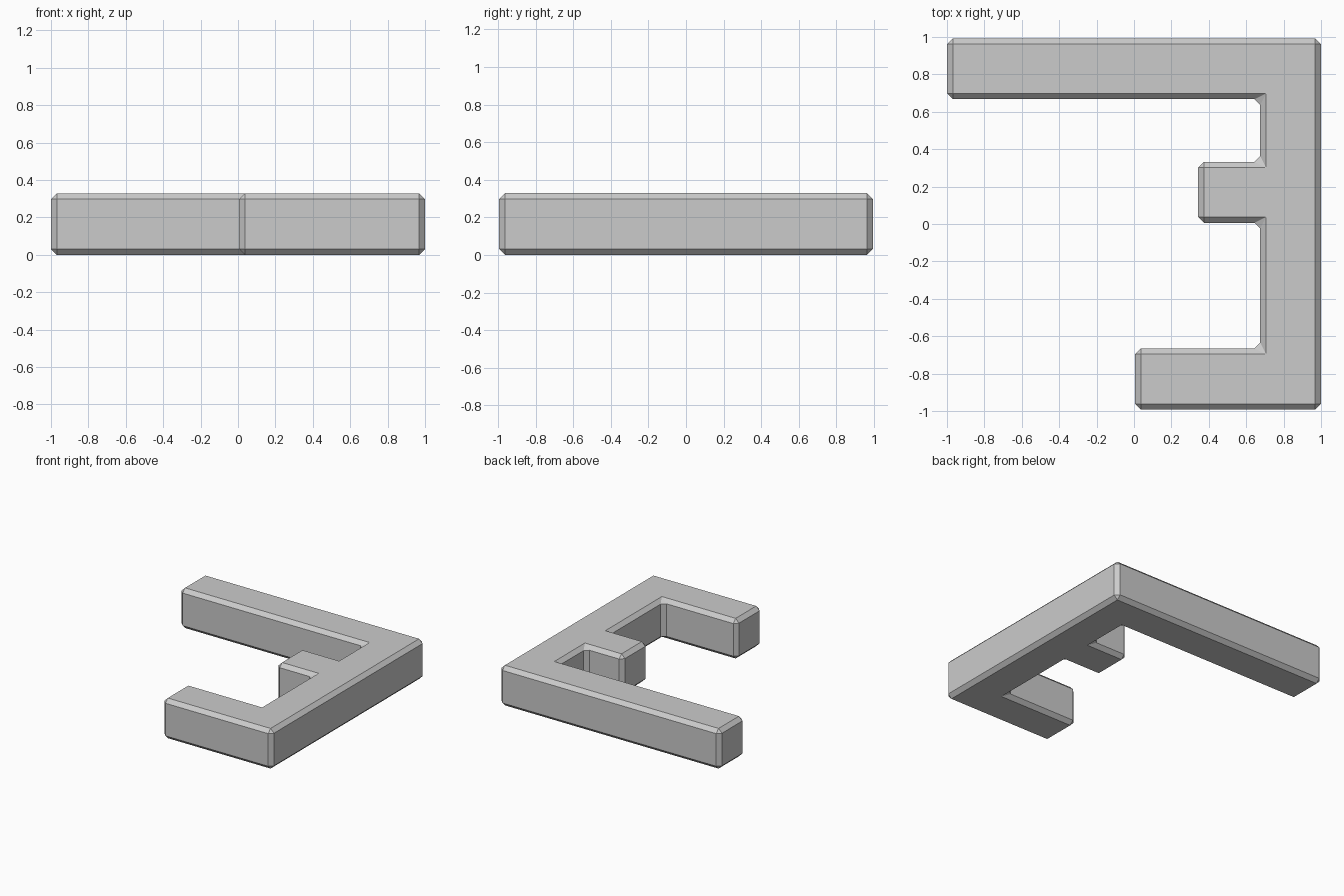
import bpy, bmesh

if "Cube" in bpy.data.objects:
    bpy.data.objects.remove(bpy.data.objects["Cube"])

HEIGHT = 0.329
BEVEL = 0.031

# Outline seen from above: a spine on the right with three arms to the left
outline = [
    (-1.0, 0.993), (-1.0, 0.667), (0.675, 0.667),
    (0.675, 0.332), (0.343, 0.332), (0.343, 0.006), (0.675, 0.006),
    (0.675, -0.665), (0.006, -0.665), (0.006, -0.993),
    (1.0, -0.993), (1.0, 0.993),
]

# Extrude the outline into a solid slab
bm = bmesh.new()
face = bm.faces.new([bm.verts.new((x, y, 0)) for x, y in outline])
ext = bmesh.ops.extrude_face_region(bm, geom=[face], use_keep_orig=True)
top = [v for v in ext["geom"] if isinstance(v, bmesh.types.BMVert)]
bmesh.ops.translate(bm, verts=top, vec=(0, 0, HEIGHT))
bmesh.ops.recalc_face_normals(bm, faces=bm.faces)

mesh = bpy.data.meshes.new("three_arm_block")
bm.to_mesh(mesh)
bm.free()
block = bpy.data.objects.new("three_arm_block", mesh)
bpy.context.collection.objects.link(block)

# Flat chamfer on every edge, inner corners included
chamfer = block.modifiers.new("chamfer", "BEVEL")
chamfer.width = BEVEL
chamfer.segments = 1
chamfer.limit_method = 'ANGLE'
